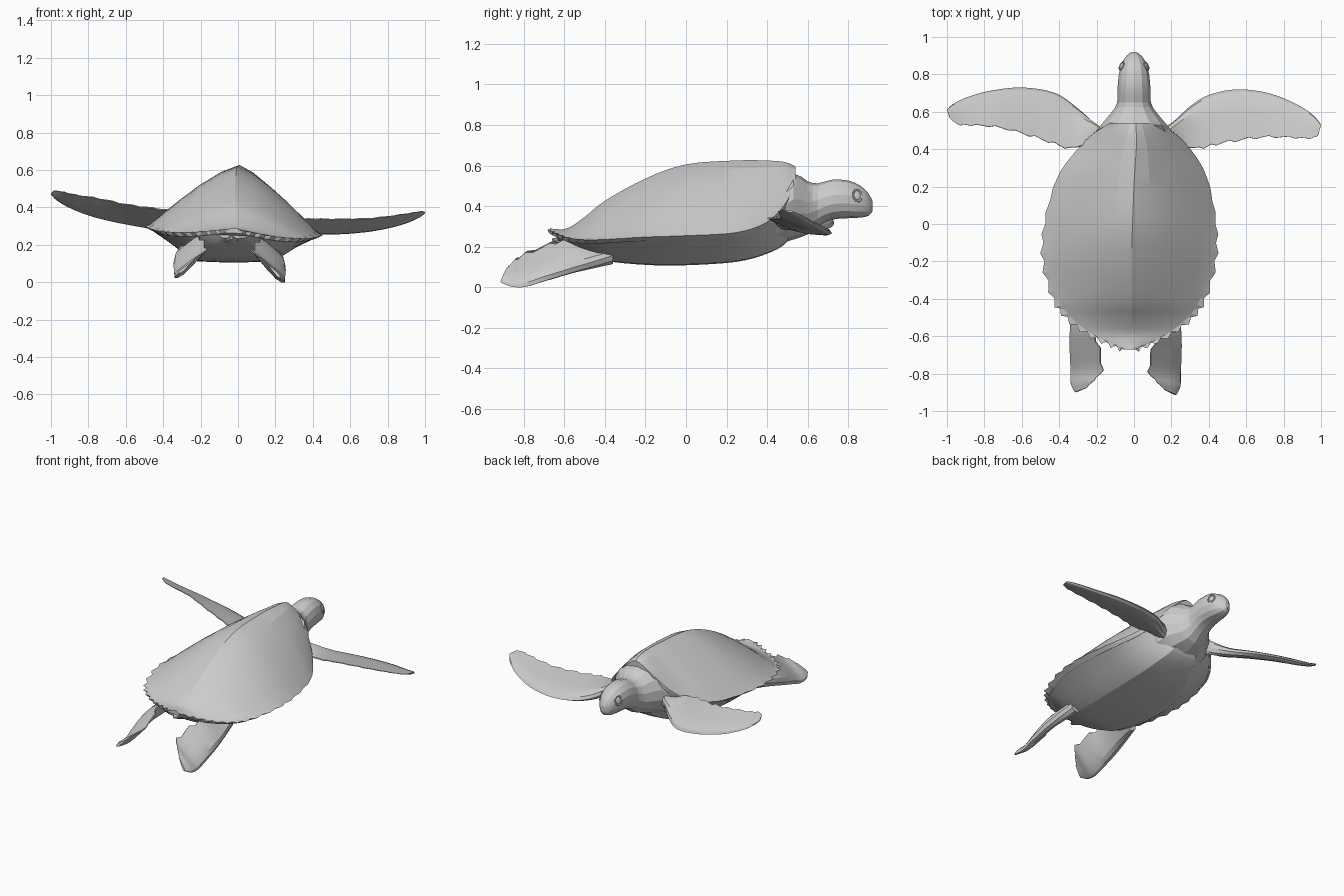
import bpy, bmesh, math
from mathutils import Vector

if "Cube" in bpy.data.objects:
    bpy.data.objects.remove(bpy.data.objects["Cube"])


def spline(rows, n):
    # smooth in-between rows through the key rows
    out = []
    for i in range(len(rows) - 1):
        p = [rows[max(0, min(len(rows) - 1, i + k))] for k in (-1, 0, 1, 2)]
        for j in range(n):
            t = j / n
            out.append([0.5 * (2 * b + (c - a) * t + (2 * a - 5 * b + 4 * c - d) * t ** 2
                               + (3 * b - a - 3 * c + d) * t ** 3) for a, b, c, d in zip(*p)])
    return out + [list(rows[-1])]


def loft(name, rings, angle=28):
    bm = bmesh.new()
    vs = [[bm.verts.new(p) for p in r] for r in rings]
    n = len(vs[0])
    for a, b in zip(vs, vs[1:]):
        for i in range(n):
            bm.faces.new((a[i], a[(i + 1) % n], b[(i + 1) % n], b[i]))
    bm.faces.new(vs[0])
    bm.faces.new(vs[-1])
    bmesh.ops.remove_doubles(bm, verts=bm.verts, dist=0.0005)
    bmesh.ops.recalc_face_normals(bm, faces=bm.faces)
    me = bpy.data.meshes.new(name)
    bm.to_mesh(me)
    bm.free()
    ob = bpy.data.objects.new(name, me)
    bpy.context.collection.objects.link(ob)
    smooth(ob, angle)
    return ob


def smooth(ob, angle):
    bpy.ops.object.select_all(action='DESELECT')
    bpy.context.view_layer.objects.active = ob
    ob.select_set(True)
    bpy.ops.object.shade_smooth_by_angle(angle=math.radians(angle))


# Body stations: y, half width, centre x, rim z, ridge z, belly z
body = spline([
    (.54, .14, 0, .50, .595, .30), (.49, .22, 0, .41, .617, .22), (.40, .31, 0, .33, .625, .17),
    (.25, .405, -.01, .285, .625, .13), (.0, .46, -.02, .272, .605, .113), (-.2, .46, -.025, .265, .535, .115),
    (-.4, .405, -.025, .25, .425, .135), (-.5, .335, -.025, .245, .345, .17),
    (-.58, .23, -.025, .25, .292, .205), (-.635, .12, -.025, .265, .285, .24),
    (-.67, .035, -.025, .278, .29, .26)], 4)


def roll(x):
    return -.05 * x


# Ridged upper shell with a saw-toothed margin
cols = [-1, -.93, -.8, -.62, -.42, -.2, 0, .2, .42, .62, .8, .93, 1]
rings = []
for k, (y, w, cx, rim, top, belly) in enumerate(body):
    saw = (0, .04)[k % 2] * max(0, min(1, (.3 - y) / .5))
    ring = []
    for t in cols:
        s = 1 + saw - .012 if abs(t) == 1 else 1
        z = rim + (top - rim) * (1 - abs(t) ** 1.4)
        if abs(t) == 1:
            z = rim + .004
        x = cx + .012 * (1 - abs(t)) + w * t
        ring.append((x * s, y * s, z + roll(x)))
    ring += [(cx + w * t, y, rim - .015 + roll(w * t)) for t in (.93, .5, -.5, -.93)]
    rings.append(ring)
loft("upper_shell", rings, 12)

# Belly shell
rings = []
for y, w, cx, rim, top, belly in body[3:-4]:
    d = rim - belly
    prof = [(-.96, 0), (-.72, .42), (-.55, .78), (-.42, .97), (-.15, 1), (.15, 1),
            (.42, .97), (.55, .78), (.72, .42), (.96, 0)]
    ring = [(cx + w * a, y, rim - .005 - d * b + roll(w * a) * (1 - b)) for a, b in prof]
    rings.append(ring + [(cx, y, rim + .01)])
loft("belly_shell", rings, 10)

# Neck and head: y, half width, bottom z, top z
rings = []
for y, hw, lo, hi in spline([(.38, .22, .20, .40), (.46, .225, .215, .48), (.53, .18, .235, .56),
                             (.60, .12, .26, .522), (.65, .092, .30, .512), (.72, .09, .333, .53),
                             (.80, .083, .34, .526), (.86, .066, .343, .50), (.90, .04, .352, .462),
                             (.92, .012, .375, .425)], 2):
    ring = []
    for i in range(14):
        a = math.tau * (i + .5) / 14
        c, s = math.cos(a), math.sin(a)
        ring.append((hw * math.copysign(abs(c) ** .85, c), y, (lo + hi) / 2 + (hi - lo) / 2 * s))
    rings.append(ring)
loft("neck_and_head", rings, 14)

# Eyes with raised lids
for side, tag in ((-1, "left"), (1, "right")):
    loc, rot = (side * .066, .845, .452), (0, side * math.radians(75), side * math.radians(25))
    bpy.ops.mesh.primitive_uv_sphere_add(segments=12, ring_count=8, radius=.02, location=loc, rotation=rot)
    bpy.context.object.name = tag + "_eye"
    bpy.context.object.scale = (1.2, .9, .35)
    smooth(bpy.context.object, 40)
    bpy.ops.mesh.primitive_torus_add(major_segments=12, minor_segments=5, major_radius=.025,
                                     minor_radius=.005, location=loc, rotation=rot)
    bpy.context.object.name = tag + "_eyelid"
    bpy.context.object.scale = (1.2, .9, 1)


def flipper(name, rows, span, jag, n=4):
    # rows: leading edge xyz, trailing edge xyz, half thickness
    foil = [(0, 0), (.06, .65), (.2, 1), (.45, .85), (.75, .45), (1, .12)]
    rings = []
    for k, r in enumerate(spline(rows, n)):
        a, b, h = Vector(r[:3]), Vector(r[3:6]), r[6]
        b = a + (b - a) * (1 - jag * (k % 3) / 2)
        nrm = (b - a).cross(Vector(span)).normalized()
        rings.append([a.lerp(b, c) + nrm * h * t for c, t in foil]
                     + [a.lerp(b, c) - nrm * h * t for c, t in reversed(foil[1:])])
    loft(name, rings, 22)


# Front flippers
flipper("right_front_flipper", [
    (.10, .49, .35, .12, .34, .32, .07), (.20, .54, .325, .24, .41, .335, .045),
    (.30, .63, .285, .35, .40, .34, .03), (.40, .69, .268, .44, .42, .34, .024),
    (.55, .72, .265, .58, .445, .34, .02), (.72, .70, .28, .72, .46, .345, .018),
    (.87, .64, .31, .86, .457, .362, .013), (.96, .58, .345, .95, .455, .376, .01),
    (1.0, .53, .37, .985, .475, .38, .005)], (1, 0, 0), .05)
flipper("left_front_flipper", [
    (-.10, .49, .36, -.12, .34, .33, .07), (-.20, .53, .33, -.22, .43, .37, .045),
    (-.29, .61, .30, -.34, .40, .385, .03), (-.42, .70, .29, -.46, .435, .40, .024),
    (-.60, .73, .315, -.60, .48, .42, .02), (-.78, .71, .355, -.74, .515, .45, .018),
    (-.90, .675, .40, -.87, .525, .47, .013), (-.97, .64, .44, -.94, .53, .486, .01),
    (-1.0, .61, .47, -.985, .565, .49, .005)], (1, 0, 0), .05)

# Hind flippers
hind = [(.21, -.36, .13, .10, -.36, .21, .04), (.24, -.55, .075, .12, -.57, .24, .035),
        (.25, -.70, .03, .09, -.67, .215, .028), (.25, -.80, 0, .072, -.79, .17, .02),
        (.248, -.87, .005, .12, -.845, .135, .015), (.225, -.915, .025, .16, -.885, .095, .008)]
flipper("right_hind_flipper", hind, (0, 1, 0), .09, 3)
flipper("left_hind_flipper", [(-a - .09, b + .015, c + .025, -d - .09, e + .01, f + .01, h)
                              for a, b, c, d, e, f, h in hind], (0, 1, 0), .09, 3)

# Rear body skin and short tail
rings = []
for y, w, z, h in spline([(-.36, .22, .20, .05), (-.48, .19, .215, .045), (-.56, .09, .225, .03),
                          (-.62, .035, .23, .018), (-.66, .008, .235, .006)], 2):
    rings.append([(-.035 + w * math.cos(math.tau * i / 10), y, z + h * math.sin(math.tau * i / 10))
                  for i in range(10)])
loft("tail", rings, 14)
